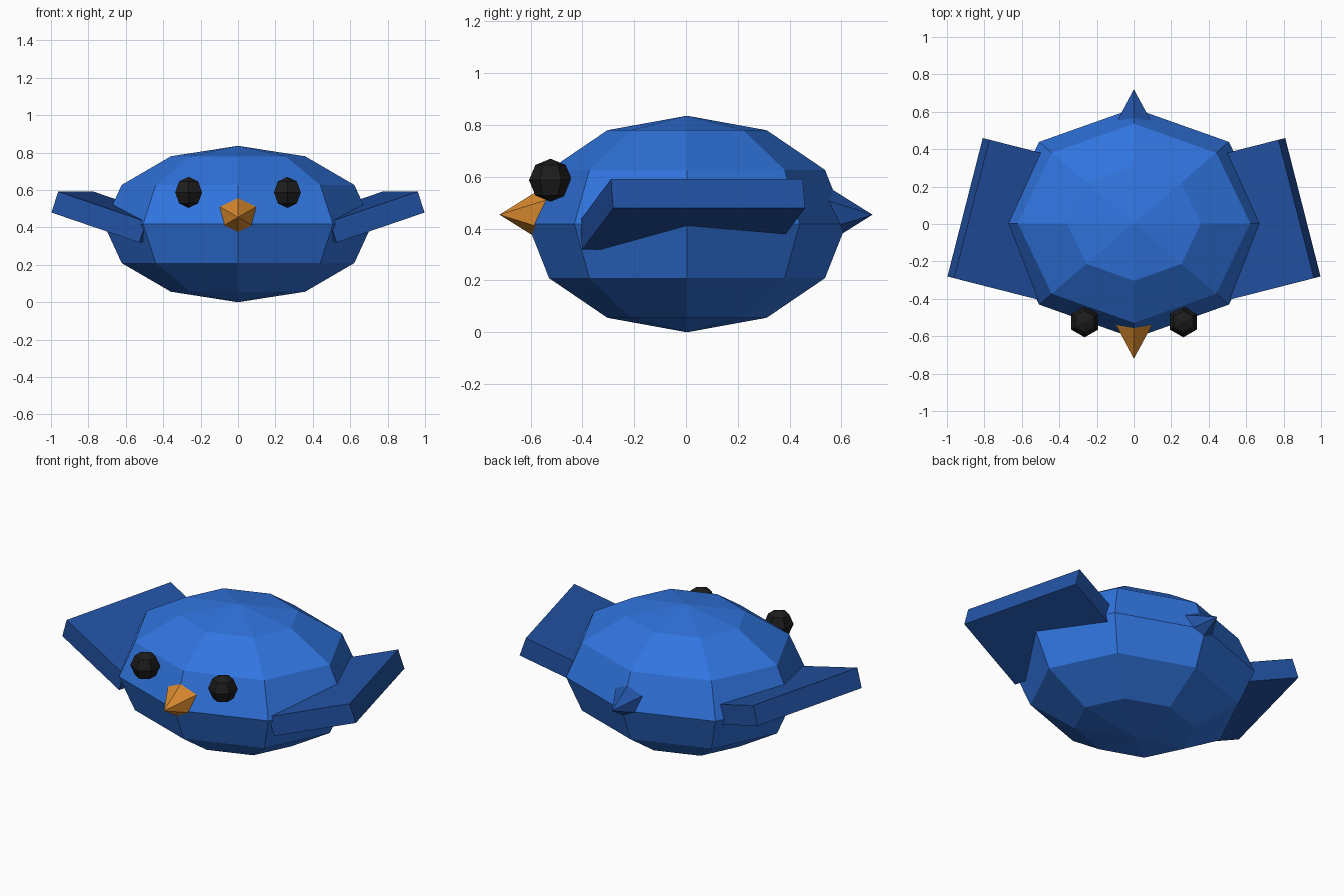
import bpy
import bmesh
from math import radians
from mathutils import Matrix, Vector

cube = bpy.data.objects.get("Cube")
if cube:
    bpy.data.objects.remove(cube, do_unlink=True)


def make_material(name, rgb):
    mat = bpy.data.materials.new(name)
    mat.use_nodes = True
    color = (*rgb, 1.0)
    mat.diffuse_color = color
    mat.node_tree.nodes["Principled BSDF"].inputs["Base Color"].default_value = color
    return mat


body_blue = make_material("body_blue", (0.03, 0.175, 0.73))
wing_blue = make_material("wing_blue", (0.016, 0.085, 0.37))
beak_orange = make_material("beak_orange", (0.68, 0.25, 0.027))
eye_black = make_material("eye_black", (0.012, 0.012, 0.012))


def placed(location, rotation=None, scale=(1, 1, 1)):
    """Matrix that scales, then rotates, then moves a primitive."""
    rotation = rotation or Matrix.Identity(4)
    return Matrix.Translation(location) @ rotation @ Matrix.Diagonal((*scale, 1))


def add_part(name, mat, create, matrix, **options):
    """Create a flat-shaded object from one bmesh primitive."""
    bm = bmesh.new()
    create(bm, matrix=matrix, **options)
    bmesh.ops.recalc_face_normals(bm, faces=bm.faces)
    mesh = bpy.data.meshes.new(name)
    bm.to_mesh(mesh)
    bm.free()
    mesh.materials.append(mat)
    obj = bpy.data.objects.new(name, mesh)
    bpy.context.collection.objects.link(obj)
    return obj


def mirror_x(obj):
    mod = obj.modifiers.new("mirror_sides", "MIRROR")
    mod.use_axis[0] = True


# Faceted body
add_part("body", body_blue, bmesh.ops.create_uvsphere,
         placed((0, 0.004, 0.418), scale=(0.718, 0.615, 0.418)),
         u_segments=8, v_segments=6, radius=1)

# Swept, raised wings
wing_turn = Matrix.Rotation(radians(14.3), 4, "Z") @ Matrix.Rotation(radians(-18.3), 4, "Y")
wings = add_part("wings", wing_blue, bmesh.ops.create_cube,
                 placed((0.65, 0.025, 0.455), wing_turn, (0.511, 0.764, 0.118)), size=1)
mirror_x(wings)

# Eyes
eyes = add_part("eyes", eye_black, bmesh.ops.create_uvsphere,
                placed((0.264, -0.523, 0.587)),
                u_segments=6, v_segments=4, radius=0.083)
mirror_x(eyes)

# Beak and tail are matching six-sided cones, sunk into the body
for name, mat, side in (("beak", beak_orange, -1), ("tail", wing_blue, 1)):
    turn = Matrix.Rotation(radians(-90 * side), 4, "X")
    add_part(name, mat, bmesh.ops.create_cone,
             placed(Vector((0, side * 0.62, 0.454)), turn),
             segments=6, radius1=0.125, radius2=0, depth=0.2, cap_ends=True)
